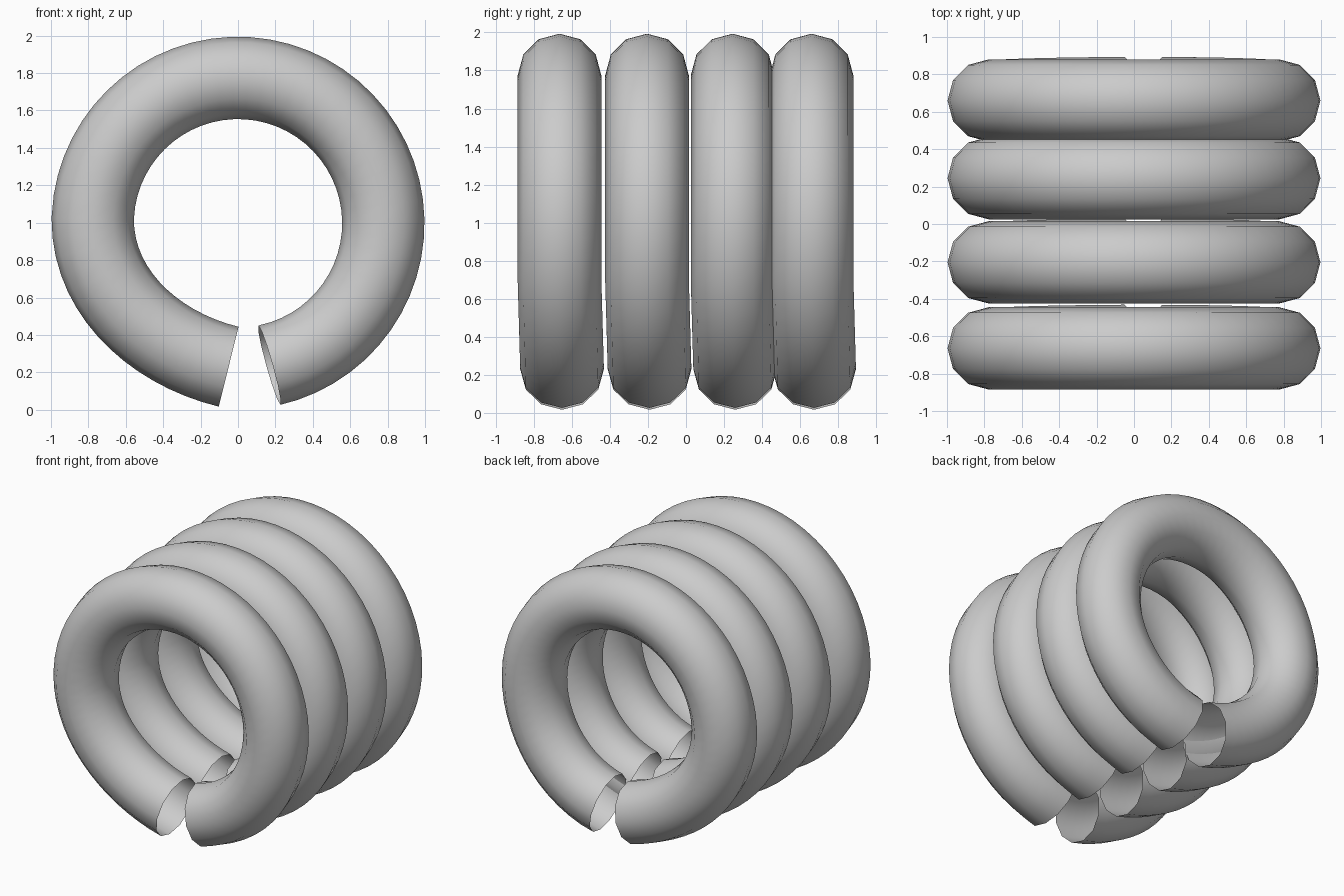
import bpy, bmesh
from math import sin, cos, pi, radians
from mathutils import Vector
from mathutils.geometry import interpolate_bezier

if "Cube" in bpy.data.objects:
    bpy.data.objects.remove(bpy.data.objects["Cube"])

PATH_R, TUBE_R, CENTRE_Z, SIDES = 0.777, 0.22, 0.997, 12

grey = bpy.data.materials.new("plain grey")
grey.use_nodes = True
colour = (0.6, 0.6, 0.6, 1)
grey.diffuse_color = colour
grey.node_tree.nodes["Principled BSDF"].inputs["Base Color"].default_value = colour


def ring_path():
    """Flattened lower right quarter, then a round arc to the lower left end."""
    start = Vector((-0.05, 0, 0.23))
    side = Vector((-PATH_R, 0, 1.02))
    pts = interpolate_bezier(start, start + Vector((-0.39, 0, 0.095)),
                             side - Vector((0, 0, 0.4)), side, 16)
    steps = 42
    for i in range(1, steps + 1):
        a = radians(177 - i * (177 + 77.5) / steps)
        pts.append(Vector((PATH_R * cos(a), 0, CENTRE_Z + PATH_R * sin(a))))
    return pts


def coil_ring(name, y):
    """Open tube swept along the ring path."""
    pts = ring_path()
    bm = bmesh.new()
    loops = []
    for i, p in enumerate(pts):
        tangent = (pts[min(i + 1, len(pts) - 1)] - pts[max(i - 1, 0)]).normalized()
        if i == 0:
            tangent = Vector((-0.97, 0, 0.24))
        out = Vector((-tangent.z, 0, tangent.x))
        # the two ends lean slightly backwards
        low = max(0, 1 - p.z / 0.7)
        drift = 0.02 * low
        loop = []
        for k in range(SIDES):
            a = 2 * pi * k / SIDES
            depth = TUBE_R * cos(a)
            co = p + out * TUBE_R * sin(a) + Vector((0, y + depth + drift, 0))
            if i == len(pts) - 1:
                co.x -= 0.08 * depth
            loop.append(bm.verts.new(co))
        loops.append(loop)
    for a, b in zip(loops, loops[1:]):
        for k in range(SIDES):
            n = (k + 1) % SIDES
            bm.faces.new((a[k], a[n], b[n], b[k]))
    bmesh.ops.recalc_face_normals(bm, faces=bm.faces)
    for f in bm.faces:
        f.smooth = True
    mesh = bpy.data.meshes.new(name)
    bm.to_mesh(mesh)
    bm.free()
    mesh.materials.append(grey)
    obj = bpy.data.objects.new(name, mesh)
    bpy.context.collection.objects.link(obj)


# Four rings from front to back
for number, y in enumerate((-0.665, -0.205, 0.245, 0.66), 1):
    coil_ring(f"coil_ring_{number}", y)
